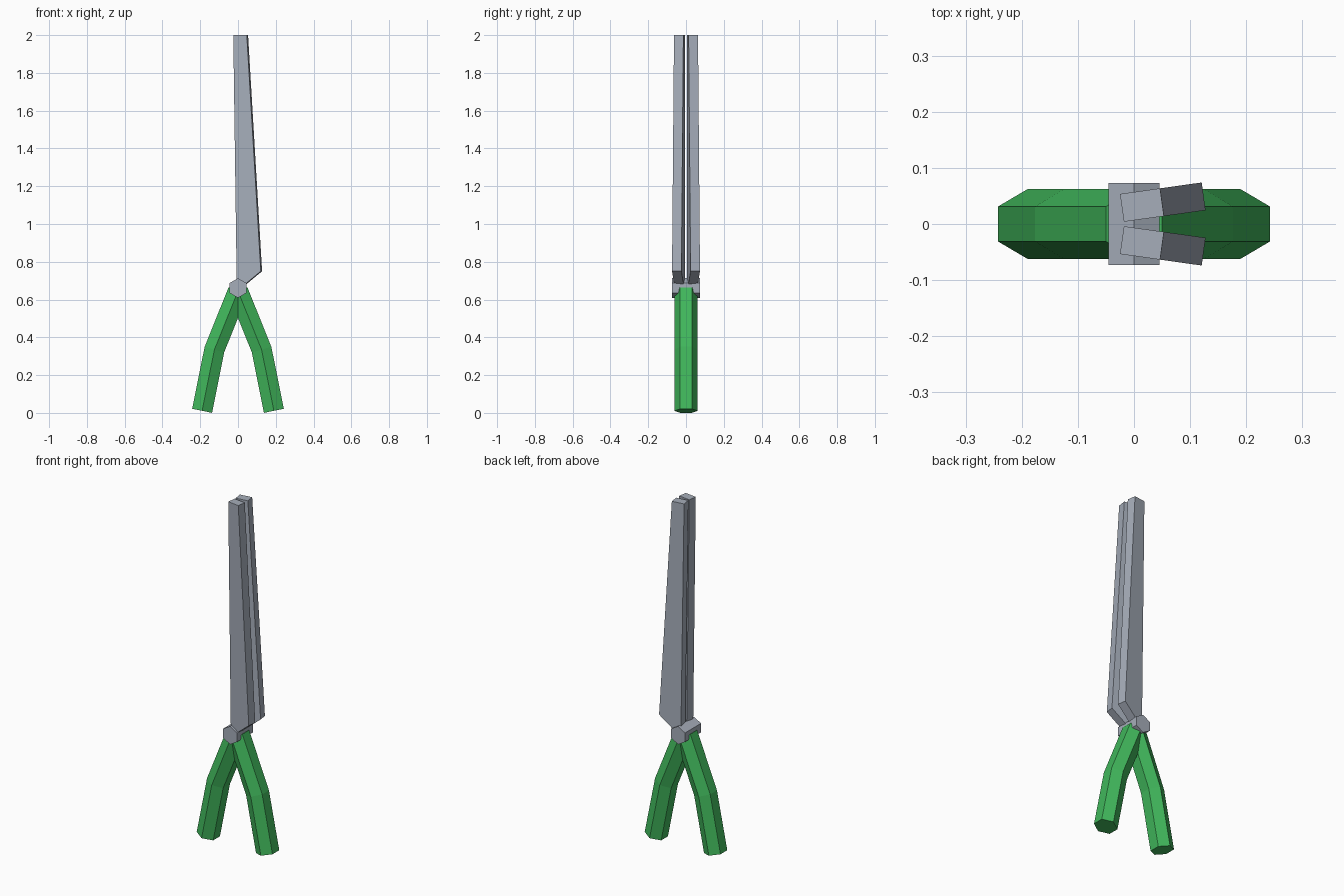
import bpy, bmesh, math
from mathutils import Vector

cube = bpy.data.objects.get("Cube")
if cube:
    bpy.data.objects.remove(cube)


def material(name, color):
    m = bpy.data.materials.new(name)
    m.use_nodes = True
    m.diffuse_color = color
    m.node_tree.nodes["Principled BSDF"].inputs["Base Color"].default_value = color
    return m


steel = material("steel grey", (0.38, 0.42, 0.49, 1))
green = material("grip green", (0.052, 0.47, 0.105, 1))


def loft(name, rings, mat):
    """Solid through a list of matching vertex rings, with capped ends."""
    bm = bmesh.new()
    loops = [[bm.verts.new(p) for p in ring] for ring in rings]
    n = len(loops[0])
    for a, b in zip(loops, loops[1:]):
        for i in range(n):
            j = (i + 1) % n
            bm.faces.new((a[i], a[j], b[j], b[i]))
    bm.faces.new(loops[0])
    bm.faces.new(loops[-1])
    bmesh.ops.recalc_face_normals(bm, faces=bm.faces)
    mesh = bpy.data.meshes.new(name)
    bm.to_mesh(mesh)
    bm.free()
    mesh.materials.append(mat)
    obj = bpy.data.objects.new(name, mesh)
    bpy.context.collection.objects.link(obj)
    return obj


def hexagon(center, across, up, radius):
    """Six points with corners along the 'up' direction."""
    ring = []
    for i in range(6):
        a = i * math.pi / 3
        ring.append(center + radius * (math.cos(a) * up + math.sin(a) * across))
    return ring


X, Y, Z = Vector((1, 0, 0)), Vector((0, 1, 0)), Vector((0, 0, 1))

# Blades: tapered plates splayed away from each other
profile = [(0.019, 0.645), (0.147, 0.75), (0.072, 2.0), (0, 2.0)]
splay = math.radians(8)
for name, side in (("front_blade", -1), ("back_blade", 1)):
    along = Vector((math.cos(splay), side * math.sin(splay), 0))
    outward = Vector((-math.sin(splay), side * math.cos(splay), 0))
    corner = Vector((-0.018, side * 0.004, 0))
    rings = [[corner + along * u + outward * t + Z * z for u, z in profile]
             for t in (0, 0.05)]
    loft(name, rings, steel)

# Pivot bolt: hexagonal bar from front to back
loft("pivot_bolt",
     [hexagon(Vector((0, y, 0.661)), X, Z, 0.052) for y in (-0.073, 0.073)], steel)

# Handles: bent hexagonal grips, with the joint mitred
path = [(0, 0.645), (0.125, 0.335), (0.19, 0.011)]
tilts = [21.8, 16.5, 11.4]
for name, side in (("left_handle", 1), ("right_handle", -1)):
    rings = []
    for (x, z), tilt in zip(path, tilts):
        a = math.radians(tilt)
        across = Vector((side * math.cos(a), 0, math.sin(a)))
        rings.append(hexagon(Vector((side * x, 0, z)), across, Y, 0.062))
    loft(name, rings, green)
